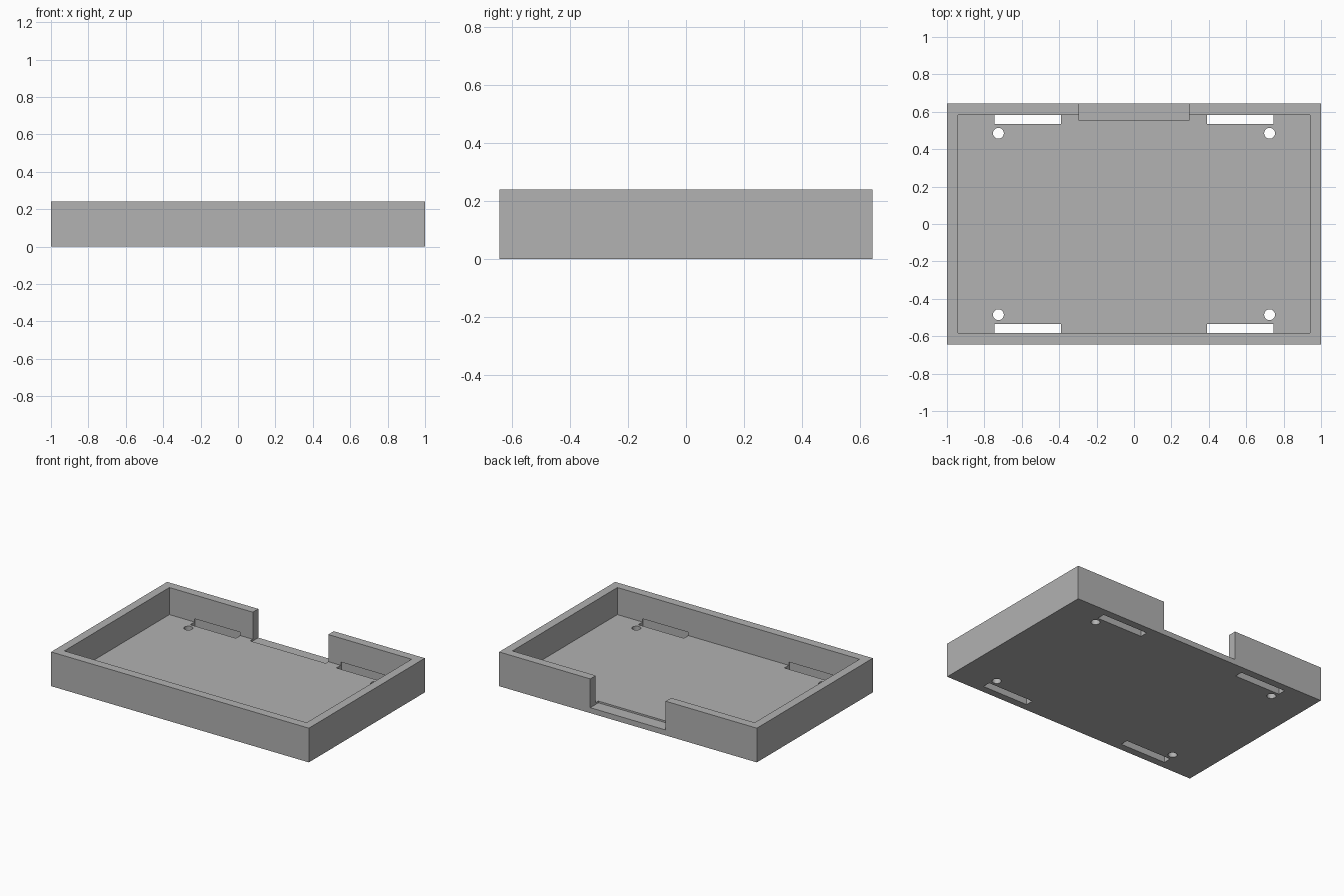
import bpy

cube = bpy.data.objects.get("Cube")
if cube:
    bpy.data.objects.remove(cube, do_unlink=True)

grey = bpy.data.materials.new("mid_grey")
grey.use_nodes = True
colour = (0.445, 0.445, 0.445, 1)
grey.diffuse_color = colour
grey.node_tree.nodes["Principled BSDF"].inputs["Base Color"].default_value = colour

W, D, H = 1.0, 0.643, 0.24       # half width, half depth, height
IN_W, IN_D = 0.94, 0.582         # inner half sizes
FLOOR = 0.05
OVER = 0.1                       # overshoot for clean cuts


def box(name, low, high):
    """Box between two opposite corners."""
    bpy.ops.mesh.primitive_cube_add(size=1)
    obj = bpy.context.object
    obj.name = name
    obj.location = [(a + b) / 2 for a, b in zip(low, high)]
    obj.scale = [b - a for a, b in zip(low, high)]
    bpy.ops.object.transform_apply(location=True, rotation=True, scale=True)
    return obj


def cut(target, cutter):
    """Subtract the cutter and remove it."""
    cutter.hide_render = True
    mod = target.modifiers.new("cut", "BOOLEAN")
    mod.operation = "DIFFERENCE"
    mod.solver = "EXACT"
    mod.object = cutter
    bpy.context.view_layer.objects.active = target
    bpy.ops.object.modifier_apply(modifier=mod.name)
    bpy.data.objects.remove(cutter, do_unlink=True)


# Open tray with thick walls
tray = box("tray", (-W, -D, 0), (W, D, H))
tray.data.materials.append(grey)
cut(tray, box("cavity_cutter", (-IN_W, -IN_D, FLOOR), (IN_W, IN_D, H + OVER)))

# Opening in the back wall, sunk slightly into the floor
cut(tray, box("opening_cutter", (-0.293, 0.553, 0.038), (0.293, D + OVER, H + OVER)))

# Clip slots beside the long walls and a screw hole near each corner
for sx in (-1, 1):
    for sy in (-1, 1):
        xs = sorted((sx * 0.39, sx * 0.745))
        ys = sorted((sy * 0.534, sy * 0.59))
        cut(tray, box("slot_cutter", (xs[0], ys[0], -OVER), (xs[1], ys[1], 0.073)))
        bpy.ops.mesh.primitive_cylinder_add(
            vertices=32, radius=0.029, depth=0.3, location=(sx * 0.725, sy * 0.485, 0))
        cut(tray, bpy.context.object)

# Flat panels, smooth hole walls
bpy.ops.object.select_all(action="DESELECT")
tray.select_set(True)
bpy.context.view_layer.objects.active = tray
bpy.ops.object.shade_smooth_by_angle()
